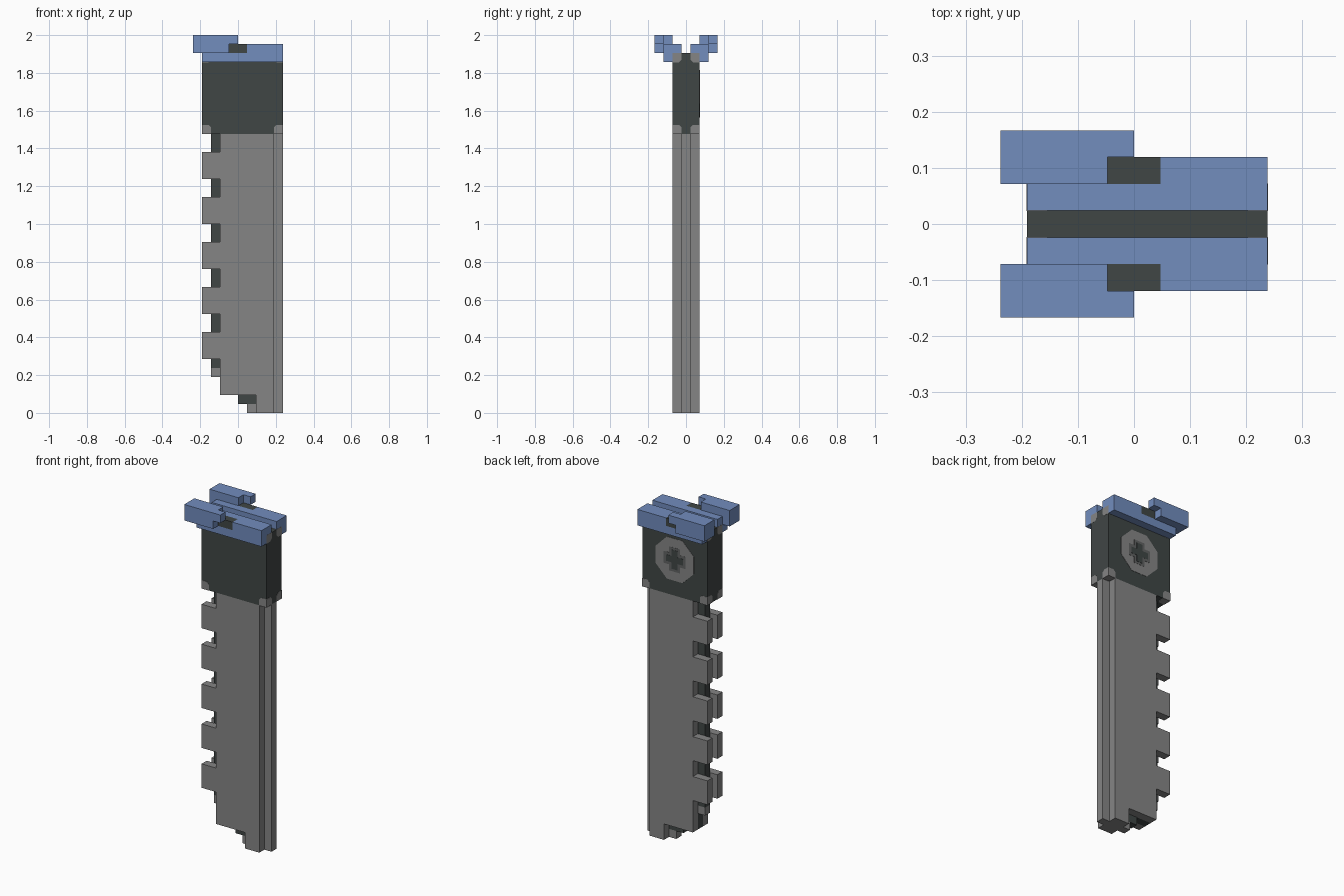
import bpy
import bmesh
from math import pi, cos, sin

cube = bpy.data.objects.get("Cube")
if cube:
    bpy.data.objects.remove(cube)

V = 2 / 42                      # edge of one block unit
X0, Y0 = -5 * V, -3.5 * V       # grid corner
LO, HI = 31, 40                 # housing bottom and top, in units


def material(name, rgb):
    m = bpy.data.materials.new(name)
    m.use_nodes = True
    m.diffuse_color = (*rgb, 1)
    m.node_tree.nodes["Principled BSDF"].inputs["Base Color"].default_value = (*rgb, 1)
    return m


GREY = material("steel grey", (0.235, 0.235, 0.235))
MID = material("worn grey", (0.12, 0.125, 0.125))
DARK = material("charcoal", (0.051, 0.061, 0.06))
BLUE = material("steel blue", (0.168, 0.266, 0.515))


def finish(name, bm, mat, mirror=""):
    bmesh.ops.recalc_face_normals(bm, faces=bm.faces[:])
    mesh = bpy.data.meshes.new(name)
    bm.to_mesh(mesh)
    bm.free()
    mesh.materials.append(mat)
    ob = bpy.data.objects.new(name, mesh)
    bpy.context.collection.objects.link(ob)
    if mirror:
        mod = ob.modifiers.new("Mirror", "MIRROR")
        mod.use_axis = ["x" in mirror, "y" in mirror, False]
    return ob


def slab(name, outline, j0, j1, mat, mirror=""):
    """Extrude an x-z outline, in units, from depth j0 to j1."""
    bm = bmesh.new()
    face = bm.faces.new([bm.verts.new((X0 + i * V, Y0 + j0 * V, k * V)) for i, k in outline])
    out = bmesh.ops.extrude_face_region(bm, geom=[face])
    moved = [g for g in out["geom"] if isinstance(g, bmesh.types.BMVert)]
    bmesh.ops.translate(bm, verts=moved, vec=(0, (j1 - j0) * V, 0))
    return finish(name, bm, mat, mirror)


def box(name, i, j, k, mat, mirror=""):
    outline = [(i[0], k[0]), (i[1], k[0]), (i[1], k[1]), (i[0], k[1])]
    return slab(name, outline, *j, mat, mirror)


# Toothed outer plates on both sides of the blade
outline = [(9, 0), (7, 0), (7, 2), (3, 2)]
for k in range(6, 30, 5):
    outline += [(3, k), (1, k), (1, k + 3), (3, k + 3)]
outline += [(3, LO), (9, LO)]
slab("blade_plate", outline, 2, 3, GREY, "y")

# Dark core between the plates, with its grey ends and spine
slab("blade_core", [(2, 5), (3, 5), (3, 2), (5, 2), (5, 1), (9, 1), (9, LO), (2, LO)], 3, 4, DARK)
box("core_tip", (2, 3), (3, 4), (4, 5), GREY)
box("core_toe", (6, 9), (3, 4), (0, 1), GREY)
box("blade_spine", (9, 10), (3, 4), (0, LO), GREY)

# Housing with chamfered grey corners
box("housing", (1, 10), (2, 5), (LO, HI), DARK)
E = 0.02                        # corners stand slightly proud
for i in (1, 9):
    for k in (LO, HI - 1):
        bm = bmesh.new()
        bmesh.ops.create_cube(bm, size=V * (1 + 2 * E))
        bmesh.ops.translate(bm, verts=bm.verts[:],
                            vec=(X0 + (i + .5) * V, Y0 + 2.5 * V, (k + .5) * V))
        sx, sz = (1 if i == 1 else -1), (1 if k == LO else -1)
        inner = max(bm.verts, key=lambda v: v.co.x * sx + v.co.y + v.co.z * sz)
        bmesh.ops.bevel(bm, geom=list(inner.link_edges), offset=V * 0.3,
                        segments=1, affect="EDGES")
        finish("housing_corner", bm, GREY, "y")

# Round dial on the back of the housing
CX, CZ = 5.5, 35.5


def disc(radius):
    return [(CX + radius * cos(pi / 8 + n * pi / 4), CZ + radius * sin(pi / 8 + n * pi / 4))
            for n in range(8)]


def cross(reach, half):
    corner = [(reach, -half), (reach, half), (half, half)]
    points = []
    for n in range(4):
        c, s = round(cos(n * pi / 2)), round(sin(n * pi / 2))
        points += [(CX + a * c - b * s, CZ + a * s + b * c) for a, b in corner]
    return points


slab("dial", disc(2.85), 5, 5.03, GREY)
slab("dial_recess", cross(1.5, 0.75), 5, 5.05, MID)
slab("dial_cross", cross(1.2, 0.4), 5, 5.07, DARK)

# Blue rails along the top, mirrored front to back
box("rail_flange", (1, 10), (1, 2), (39, 40), BLUE, "y")
box("rail_ledge", (1, 10), (2, 3), (40, 41), BLUE, "y")
box("rail_end", (6, 10), (1, 2), (40, 41), BLUE, "y")
box("rail_contact", (4, 6), (1, 2), (40, 41), DARK, "y")
box("guide_bar", (0, 4), (0, 2), (40, 42), BLUE, "y")
box("guide_overhang", (4, 5), (0, 1), (41, 42), BLUE, "y")
